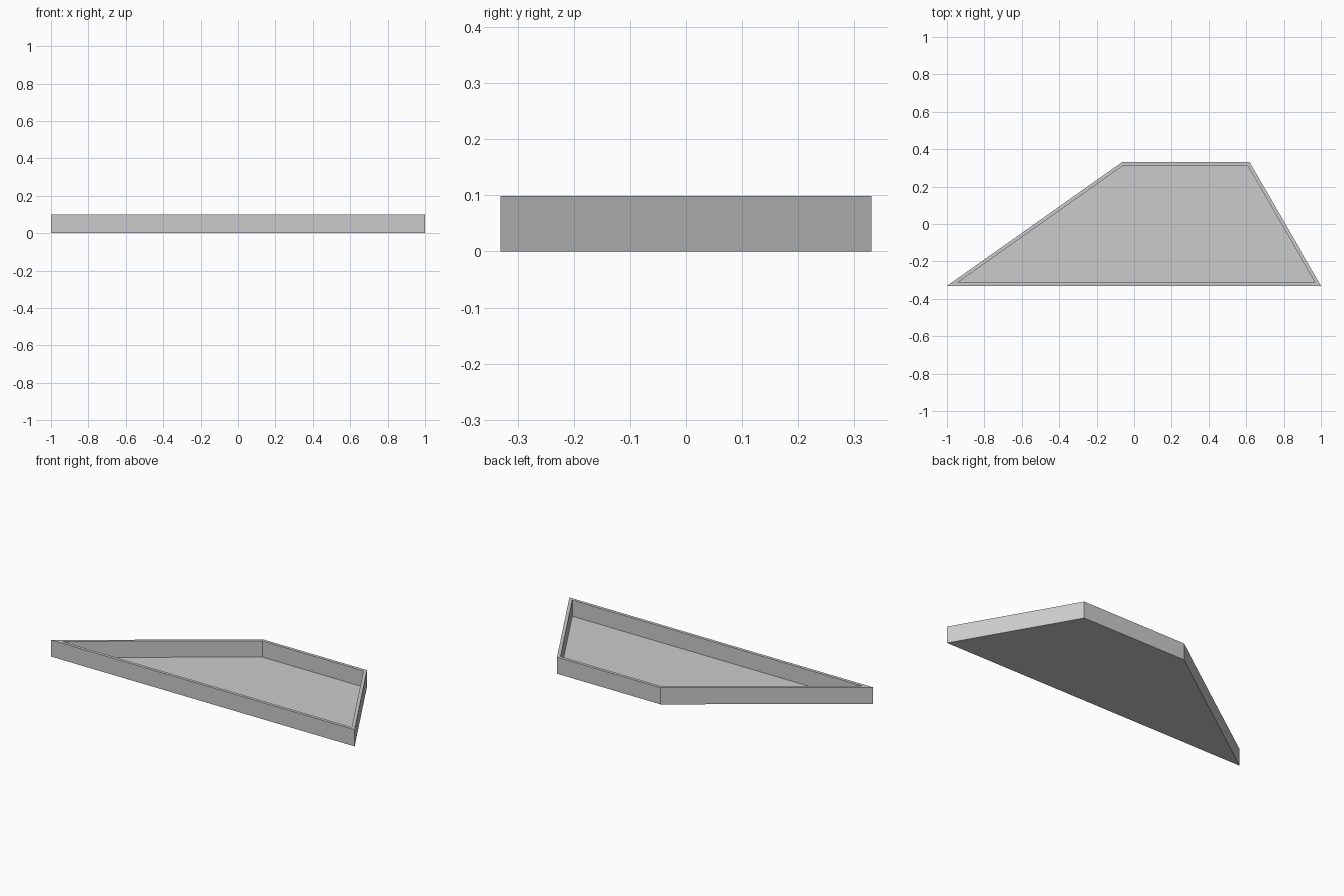
import bpy, bmesh

if "Cube" in bpy.data.objects:
    bpy.data.objects.remove(bpy.data.objects["Cube"])

HEIGHT, FLOOR, WALL = 0.099, 0.003, 0.0185
OUTLINE = [(-1, -0.331), (1, -0.331), (0.618, 0.331), (-0.064, 0.331)]

# Plain grey finish
grey = bpy.data.materials.new("grey")
grey.use_nodes = True
colour = (0.6, 0.6, 0.6, 1)
grey.diffuse_color = colour
grey.node_tree.nodes["Principled BSDF"].inputs["Base Color"].default_value = colour

# Solid four-sided slab
bm = bmesh.new()
base = bm.faces.new([bm.verts.new((x, y, 0)) for x, y in OUTLINE])
slab = bmesh.ops.extrude_face_region(bm, geom=[base], use_keep_orig=True)
top_verts = [v for v in slab["geom"] if isinstance(v, bmesh.types.BMVert)]
bmesh.ops.translate(bm, verts=top_verts, vec=(0, 0, HEIGHT))
bmesh.ops.recalc_face_normals(bm, faces=bm.faces)

# Thin rim, with the inside sunk to the floor
top = max(bm.faces, key=lambda f: f.calc_center_median().z)
bmesh.ops.inset_region(bm, faces=[top], thickness=WALL, use_even_offset=True)
pocket = bmesh.ops.extrude_face_region(bm, geom=[top])
floor_verts = [v for v in pocket["geom"] if isinstance(v, bmesh.types.BMVert)]
bmesh.ops.translate(bm, verts=floor_verts, vec=(0, 0, FLOOR - HEIGHT))
if top.is_valid:
    bmesh.ops.delete(bm, geom=[top], context="FACES_ONLY")
bmesh.ops.recalc_face_normals(bm, faces=bm.faces)

mesh = bpy.data.meshes.new("tray")
bm.to_mesh(mesh)
bm.free()
mesh.materials.append(grey)
bpy.context.collection.objects.link(bpy.data.objects.new("tray", mesh))
